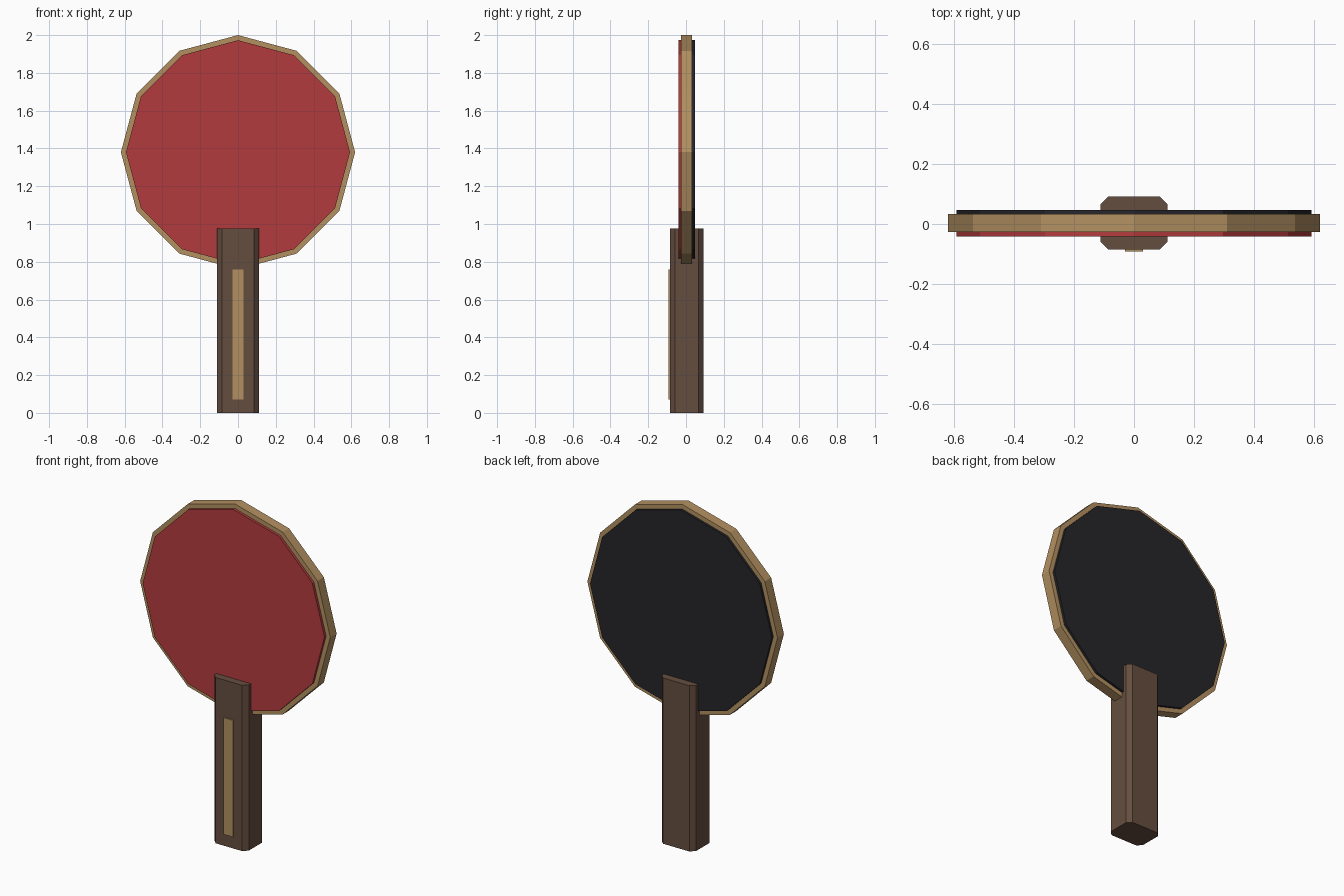
import bpy
import bmesh
from math import sin, cos, tau

cube = bpy.data.objects.get("Cube")
if cube:
    bpy.data.objects.remove(cube, do_unlink=True)


def material(name, rgb):
    mat = bpy.data.materials.new(name)
    mat.use_nodes = True
    mat.diffuse_color = (*rgb, 1)
    mat.node_tree.nodes["Principled BSDF"].inputs["Base Color"].default_value = (*rgb, 1)
    return mat


def prism(name, base, offset, mat):
    """Extrude a closed outline along an offset vector."""
    bm = bmesh.new()
    face = bm.faces.new([bm.verts.new(p) for p in base])
    new = bmesh.ops.extrude_face_region(bm, geom=[face])["geom"]
    bmesh.ops.translate(bm, vec=offset,
                        verts=[v for v in new if isinstance(v, bmesh.types.BMVert)])
    bmesh.ops.recalc_face_normals(bm, faces=bm.faces)
    mesh = bpy.data.meshes.new(name)
    bm.to_mesh(mesh)
    bm.free()
    mesh.materials.append(mat)
    obj = bpy.data.objects.new(name, mesh)
    bpy.context.collection.objects.link(obj)
    return obj


def disc(name, radius, y0, y1, mat):
    """Twelve-sided upright disc with a corner at the top."""
    ring = [(radius * sin(tau * i / 12), y0, 1.38 + radius * cos(tau * i / 12))
            for i in range(12)]
    return prism(name, ring, (0, y1 - y0, 0), mat)


tan_wood = material("tan wood", (0.45, 0.28, 0.12))
dark_wood = material("dark wood", (0.13, 0.076, 0.051))
red_rubber = material("red rubber", (0.45, 0.044, 0.047))
black_rubber = material("black rubber", (0.019, 0.019, 0.024))

# Blade and its two rubber sheets
disc("blade", 0.62, -0.026, 0.033, tan_wood)
disc("front_rubber", 0.593, -0.041, -0.026, red_rubber)
disc("back_rubber", 0.593, 0.033, 0.047, black_rubber)

# Handle: chamfered rectangle extruded upward
W, FRONT, BACK, C = 0.112, -0.085, 0.0915, 0.026
outline = [(-W + C, FRONT, 0), (W - C, FRONT, 0), (W, FRONT + C, 0), (W, BACK - C, 0),
           (W - C, BACK, 0), (-W + C, BACK, 0), (-W, BACK - C, 0), (-W, FRONT + C, 0)]
prism("handle", outline, (0, 0, 0.977), dark_wood)

# Inlay strip on the front of the handle
strip = [(x, y, 0.07) for x, y in ((-0.03, -0.0915), (0.03, -0.0915),
                                   (0.03, FRONT), (-0.03, FRONT))]
prism("handle_inlay", strip, (0, 0, 0.688), tan_wood)
